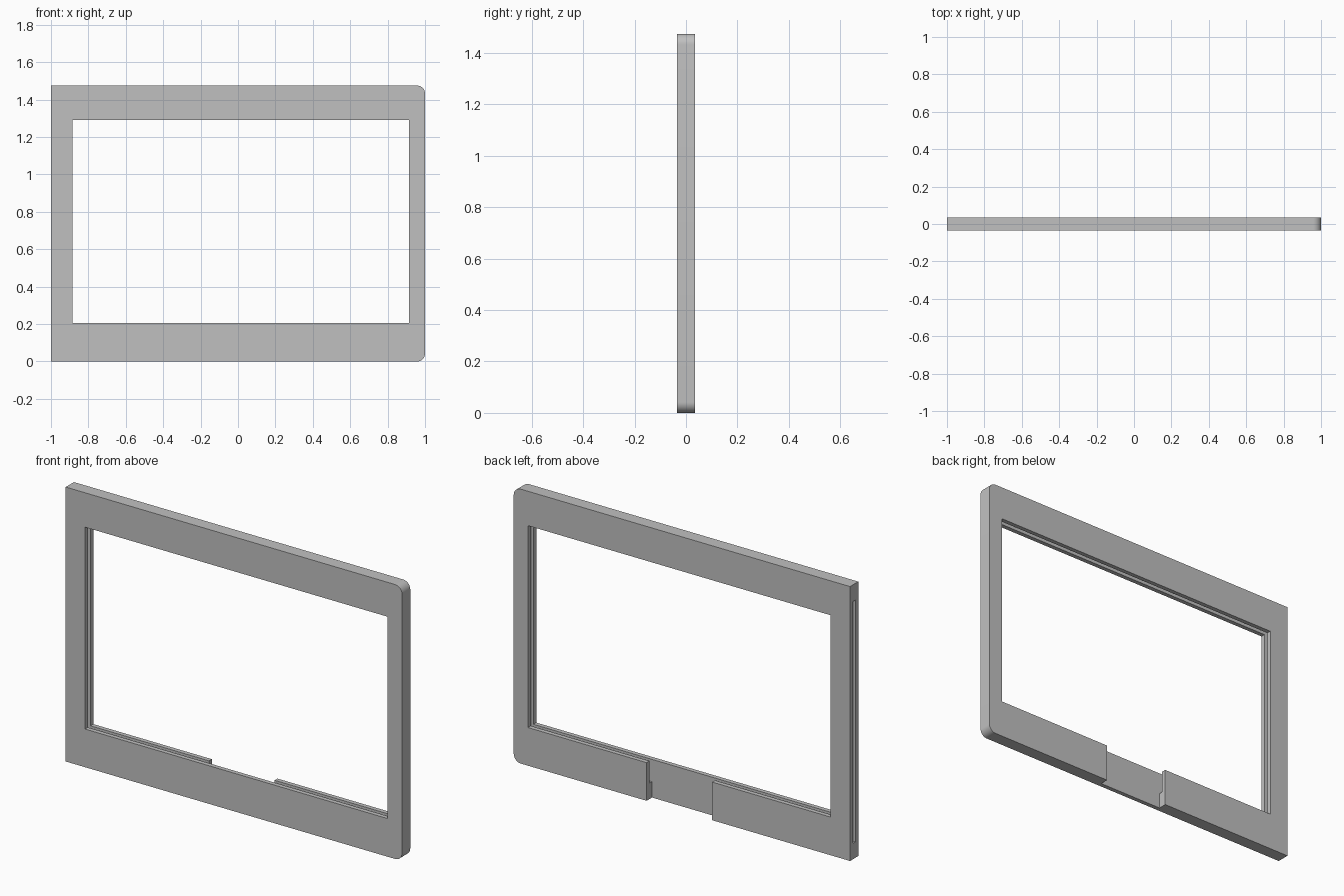
import bpy
import bmesh
from math import pi, sin, cos

if "Cube" in bpy.data.objects:
    bpy.data.objects.remove(bpy.data.objects["Cube"], do_unlink=True)

HEIGHT = 1.475
HALF = 0.035          # half thickness of the frame
SLOT = 0.011          # half width of the panel slot
RADIUS = 0.042        # rounded corners on the closed end

grey = bpy.data.materials.new("plain grey")
grey.use_nodes = True
colour = (0.53, 0.53, 0.53, 1)
grey.diffuse_color = colour
grey.node_tree.nodes["Principled BSDF"].inputs["Base Color"].default_value = colour


def prism(name, outline, y0, y1):
    """Extrude an x-z outline from y0 to y1."""
    bm = bmesh.new()
    face = bm.faces.new([bm.verts.new((x, y0, z)) for x, z in outline])
    extruded = bmesh.ops.extrude_face_region(bm, geom=[face])["geom"]
    verts = [g for g in extruded if isinstance(g, bmesh.types.BMVert)]
    bmesh.ops.translate(bm, verts=verts, vec=(0, y1 - y0, 0))
    bmesh.ops.recalc_face_normals(bm, faces=bm.faces)
    mesh = bpy.data.meshes.new(name)
    bm.to_mesh(mesh)
    bm.free()
    mesh.materials.append(grey)
    obj = bpy.data.objects.new(name, mesh)
    bpy.context.collection.objects.link(obj)
    return obj


def box(name, x0, x1, y0, y1, z0, z1):
    return prism(name, [(x0, z0), (x1, z0), (x1, z1), (x0, z1)], y0, y1)


def arc(cx, cz, start, steps=10):
    angles = [start + pi / 2 * i / steps for i in range(steps + 1)]
    return [(cx + RADIUS * cos(a), cz + RADIUS * sin(a)) for a in angles]


# Frame slab: square on the open end, rounded on the closed end
outline = [(-1, HEIGHT), (-1, 0)]
outline += arc(1 - RADIUS, RADIUS, -pi / 2)
outline += arc(1 - RADIUS, HEIGHT - RADIUS, 0)
frame = prism("display_frame", outline, -HALF, HALF)

# Window, slide-in panel slot open at one end, and rear cable notch
cutters = [
    box("window_cutter", -0.885, 0.915, -0.2, 0.2, 0.205, 1.29),
    box("panel_slot_cutter", -1.2, 0.96, -SLOT, SLOT, 0.085, 1.385),
    box("cable_notch_cutter", -0.18, 0.21, -SLOT, 0.2, -0.1, 0.25),
]

bpy.context.view_layer.objects.active = frame
frame.select_set(True)
for cutter in cutters:
    cutter.hide_render = True
    cut = frame.modifiers.new(cutter.name, "BOOLEAN")
    cut.operation = "DIFFERENCE"
    cut.solver = "EXACT"
    cut.object = cutter
    bpy.ops.object.modifier_apply(modifier=cut.name)
    bpy.data.objects.remove(cutter, do_unlink=True)

bpy.ops.object.shade_smooth_by_angle(angle=pi / 6)
